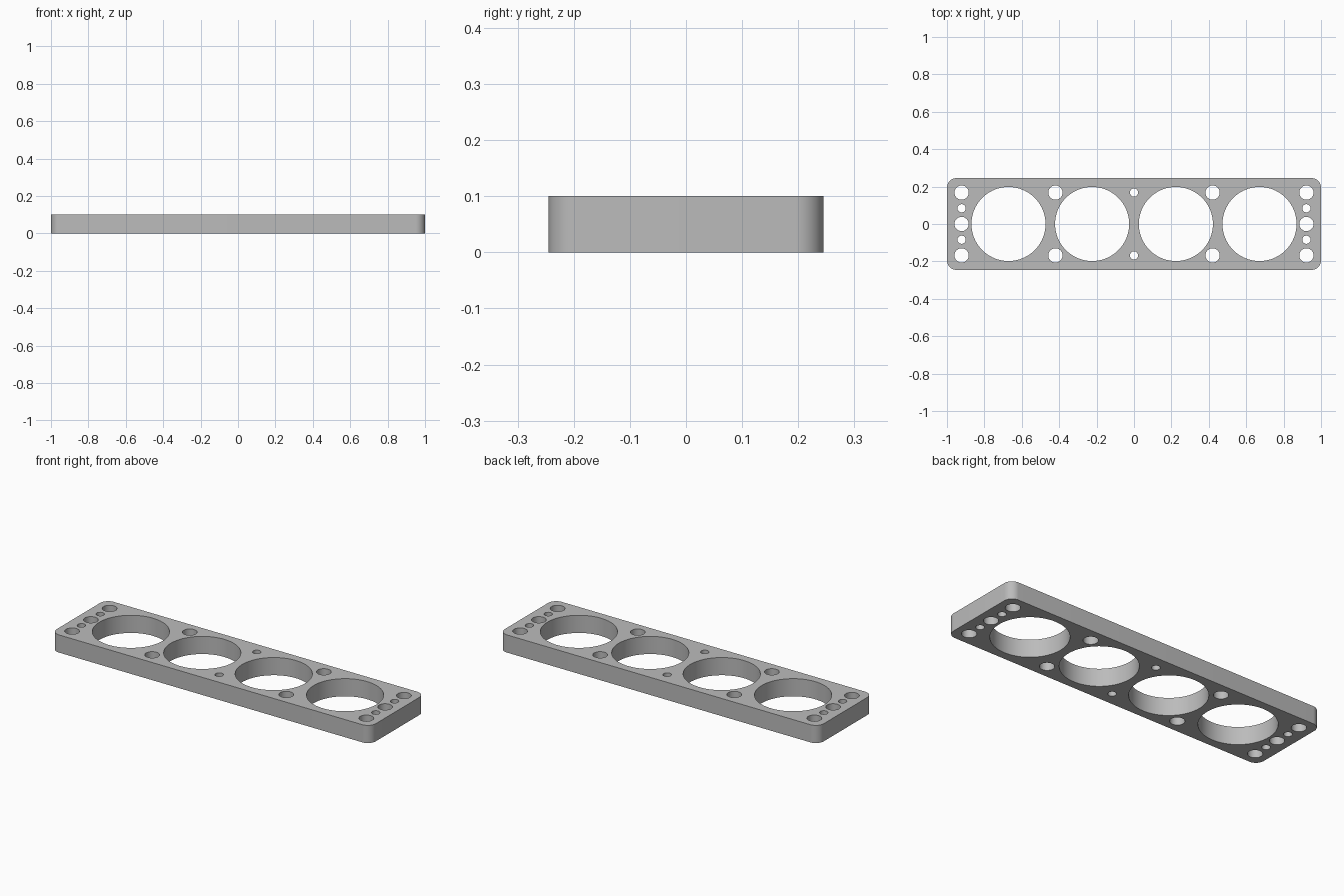
import bpy
import bmesh
from math import cos, sin, pi, radians

cube = bpy.data.objects.get("Cube")
if cube:
    bpy.data.objects.remove(cube, do_unlink=True)

HALF_X, HALF_Y, HEIGHT, CORNER = 1.0, 0.245, 0.1, 0.05
BORE_R, BOLT_R, PIN_R = 0.198, 0.038, 0.022


def arc(cx, cy, r, start, sweep, steps):
    return [(cx + r * cos(start + sweep * i / steps),
             cy + r * sin(start + sweep * i / steps)) for i in range(steps + 1)]


def add_loop(bm, points):
    verts = [bm.verts.new((x, y, 0)) for x, y in points]
    for a, b in zip(verts, verts[1:] + verts[:1]):
        bm.edges.new((a, b))


def add_hole(bm, x, y, r, steps):
    add_loop(bm, arc(x, y, r, 0, 2 * pi, steps)[:-1])


bm = bmesh.new()

# Rounded outline
outline = []
for i, (sx, sy) in enumerate([(1, 1), (-1, 1), (-1, -1), (1, -1)]):
    outline += arc(sx * (HALF_X - CORNER), sy * (HALF_Y - CORNER),
                   CORNER, i * pi / 2, pi / 2, 12)
add_loop(bm, outline)

# Four large bores
for x in (-0.671, -0.224, 0.224, 0.671):
    add_hole(bm, x, 0, BORE_R, 96)

# Bolt holes and pin holes
for side in (-1, 1):
    add_hole(bm, side * 0.922, 0, BOLT_R, 40)
    add_hole(bm, 0, side * 0.168, PIN_R, 32)
    for y in (-1, 1):
        add_hole(bm, side * 0.922, y * 0.168, BOLT_R, 40)
        add_hole(bm, side * 0.42, y * 0.168, BOLT_R, 40)
        add_hole(bm, side * 0.922, y * 0.084, PIN_R, 32)

# Fill the perforated face and extrude it into a plate
bmesh.ops.triangle_fill(bm, use_beauty=True, edges=bm.edges[:], normal=(0, 0, 1))
result = bmesh.ops.extrude_face_region(bm, geom=bm.faces[:], use_keep_orig=True)
top = [v for v in result["geom"] if isinstance(v, bmesh.types.BMVert)]
bmesh.ops.translate(bm, vec=(0, 0, HEIGHT), verts=top)
bmesh.ops.recalc_face_normals(bm, faces=bm.faces[:])

mesh = bpy.data.meshes.new("perforated_plate")
bm.to_mesh(mesh)
bm.free()
plate = bpy.data.objects.new("perforated_plate", mesh)
bpy.context.collection.objects.link(plate)

# Plain grey metal
grey = bpy.data.materials.new("grey_metal")
grey.use_nodes = True
colour = (0.5, 0.5, 0.5, 1)
grey.diffuse_color = colour
grey.node_tree.nodes["Principled BSDF"].inputs["Base Color"].default_value = colour
mesh.materials.append(grey)

bpy.ops.object.select_all(action="DESELECT")
plate.select_set(True)
bpy.context.view_layer.objects.active = plate
bpy.ops.object.shade_smooth_by_angle(angle=radians(30))
